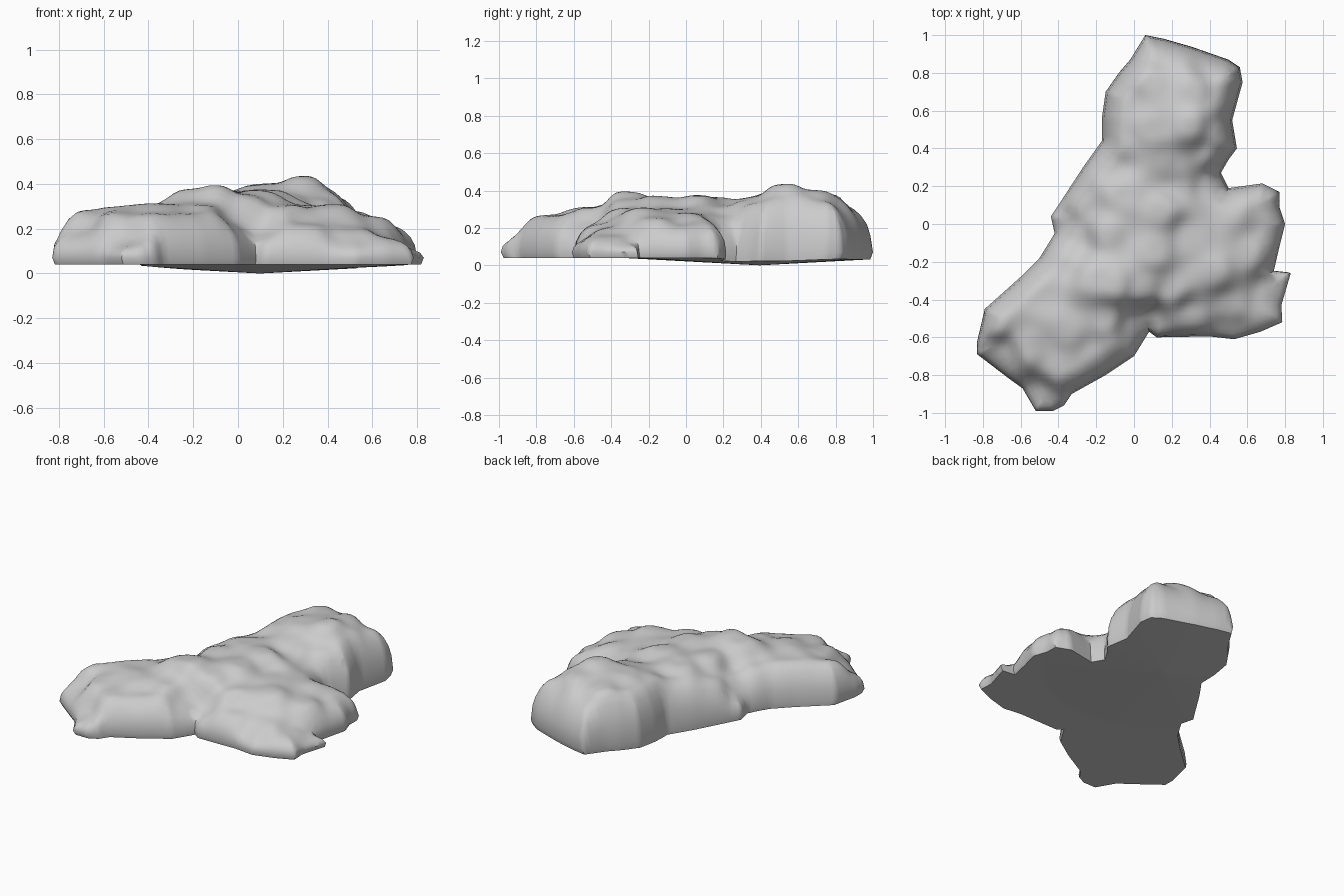
import bpy, bmesh, math
from mathutils import Vector, noise, geometry

if "Cube" in bpy.data.objects:
    bpy.data.objects.remove(bpy.data.objects["Cube"])

# Ground outline of the rock, clockwise from the back tip
OUTLINE = [(.06, 1), (.16, .98), (.30, .94), (.50, .87), (.56, .83), (.575, .75), (.52, .55),
           (.545, .40), (.50, .34), (.46, .27), (.50, .19), (.68, .215), (.77, .17), (.77, .09),
           (.80, 0), (.77, -.12), (.74, -.25), (.83, -.26), (.78, -.43), (.785, -.52),
           (.67, -.57), (.53, -.61), (.40, -.595), (.12, -.60), (.08, -.57), (0, -.70),
           (-.15, -.80), (-.33, -.90), (-.37, -.96), (-.43, -.99), (-.52, -.99), (-.59, -.87),
           (-.66, -.82), (-.83, -.69), (-.83, -.62), (-.79, -.45), (-.60, -.28), (-.50, -.18),
           (-.42, -.05), (-.44, .04), (-.40, .10), (-.27, .30), (-.17, .44), (-.17, .56),
           (-.15, .70), (-.08, .80), (-.02, .87)][::-1]

# Height marks (x, y, z) for each lump of the rock
BACK_BOULDER = [(.30, .52, .45), (.10, .50, .41), (.10, .75, .39), (.32, .72, .41), (.45, .75, .34),
                (.46, .50, .36), (.15, .92, .30), (-.05, .65, .36), (-.07, .42, .37),
                (.20, .30, .36), (.40, .84, .30), (.42, .36, .33)]
MIDDLE_RIDGE = [(.22, .20, .31), (-.12, .33, .31), (.40, .22, .25), (-.05, .15, .37), (.15, .08, .385),
                (-.15, -.05, .37), (.10, -.15, .37), (-.10, -.33, .41), (-.20, -.30, .38),
                (.05, -.35, .36), (-.28, .10, .29), (-.40, .03, .17), (-.30, -.07, .25), (-.40, -.20, .29)]
LEFT_SLAB = [(-.72, -.50, .29), (-.50, -.40, .30), (-.55, -.65, .285), (-.35, -.55, .31),
             (-.40, -.78, .27), (-.20, -.70, .26), (-.15, -.50, .32), (0, -.55, .21),
             (-.70, -.70, .17), (-.50, -.90, .13)]
RIGHT_SLAB = [(.09, -.50, .16), (.20, -.35, .31), (.42, -.25, .31), (.30, -.48, .22), (.50, -.45, .21),
              (.50, -.55, .13), (.70, -.40, .16), (.62, -.15, .26), (.30, -.05, .30), (.50, .05, .28),
              (.70, .12, .22), (.72, -.05, .21), (.78, -.35, .11), (.55, .15, .25)]
MARKS = BACK_BOULDER + MIDDLE_RIDGE + LEFT_SLAB + RIGHT_SLAB
RIM, STEP, WALL = .07, .025, .13


def densify(pts, step):
    out = []
    for i, a in enumerate(pts):
        a, b = Vector(a), Vector(pts[(i + 1) % len(pts)])
        n = max(1, round((b - a).length / step))
        out += [a.lerp(b, k / n) for k in range(n)]
    return out


def inside(p):
    hit = False
    for i, a in enumerate(OUTLINE):
        b = OUTLINE[i - 1]
        if (a[1] > p.y) != (b[1] > p.y) and p.x < (b[0] - a[0]) * (p.y - a[1]) / (b[1] - a[1]) + a[0]:
            hit = not hit
    return hit


def edge_distance(p):
    best = 9.0
    for i, a in enumerate(OUTLINE):
        a, b = Vector(a), Vector(OUTLINE[i - 1])
        ab = b - a
        t = min(1, max(0, (p - a).dot(ab) / ab.length_squared))
        best = min(best, (p - a - ab * t).length)
    return best


def height(p):
    # Blend of nearby marks, rounded down to the rim along the wall
    total = weight = 0
    for x, y, z in MARKS:
        w = 1 / (((p.x - x) ** 2 + (p.y - y) ** 2) ** 1.7 + 1e-4)
        total += w * z
        weight += w
    h = total / weight
    f = min(1, edge_distance(p) / WALL)
    h = RIM + (h - RIM) * math.sqrt(max(0, 1 - (1 - f) ** 2))
    return h + .012 * f * noise.noise(Vector((p.x * 7, p.y * 7, 3)))


def underside(p):
    return .04 * min(1, math.hypot(p.x - .1, p.y - .4) / .75)


# Sample points: rim, rings up the wall, interior grid
rim = densify(OUTLINE, STEP)
pts = list(rim)
for d in (.01, .028, .055):
    for i, p in enumerate(rim):
        t = (rim[(i + 1) % len(rim)] - rim[i - 1]).normalized()
        q = p + Vector((-t.y, t.x)) * d
        if inside(q) and edge_distance(q) > .85 * d:
            pts.append(q)
n = int(1 / STEP)
for i in range(-n, n + 1):
    for j in range(-n, n + 1):
        q = Vector((i * STEP + (j % 2) * STEP / 2, j * STEP))
        if inside(q) and edge_distance(q) > .07:
            pts.append(q)

verts, _, faces, *_ = geometry.delaunay_2d_cdt(pts, [], [list(range(len(rim)))], 1, 1e-4)

# Upper surface, then an extruded copy as the underside
bm = bmesh.new()
bv = [bm.verts.new((v.x, v.y, height(v))) for v in verts]
for f in faces:
    bm.faces.new([bv[i] for i in f])
res = bmesh.ops.extrude_face_region(bm, geom=bm.faces[:], use_keep_orig=True)
for v in res["geom"]:
    if isinstance(v, bmesh.types.BMVert):
        v.co.z = underside(v.co)
        v.co.x *= .985
        v.co.y *= .985
loose = [v for v in bm.verts if not v.link_faces]
bmesh.ops.delete(bm, geom=loose, context='VERTS')
bmesh.ops.recalc_face_normals(bm, faces=bm.faces[:])

mesh = bpy.data.meshes.new("rock_formation")
bm.to_mesh(mesh)
bm.free()
rock = bpy.data.objects.new("rock_formation", mesh)
bpy.context.collection.objects.link(rock)
bpy.context.view_layer.objects.active = rock
rock.select_set(True)
bpy.ops.object.shade_smooth_by_angle(angle=math.radians(50))
